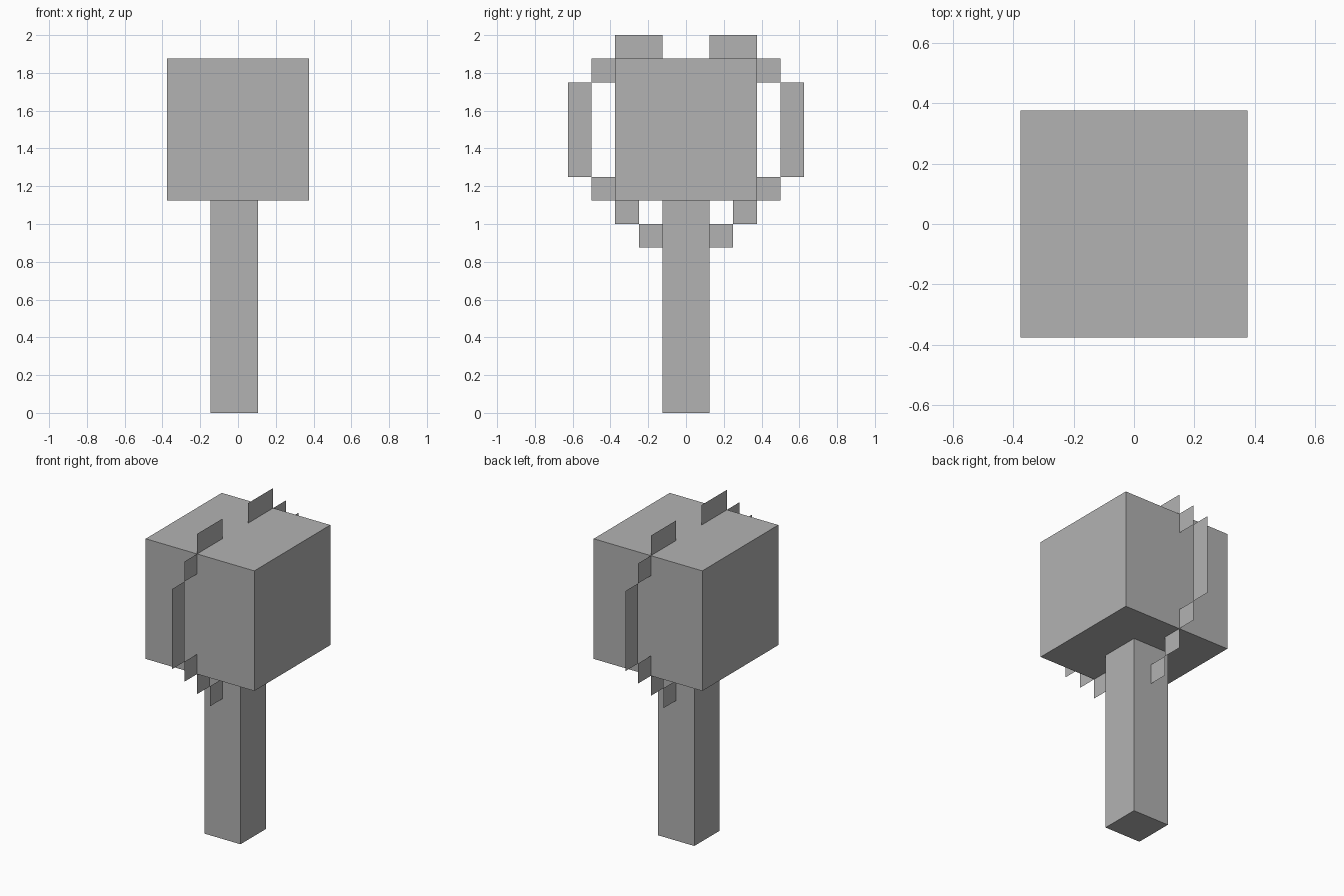
import bpy
import bmesh

default_cube = bpy.data.objects.get("Cube")
if default_cube:
    bpy.data.objects.remove(default_cube, do_unlink=True)

U = 0.125           # side of one grid unit
STEM_X = -0.02      # the stem and fins sit slightly off centre

grey = bpy.data.materials.new("plain_grey")
grey.use_nodes = True
GREY = (0.448, 0.448, 0.448, 1)
grey.diffuse_color = GREY
bsdf = next(n for n in grey.node_tree.nodes if n.type == 'BSDF_PRINCIPLED')
bsdf.inputs["Base Color"].default_value = GREY


def add_object(name, bm):
    mesh = bpy.data.meshes.new(name)
    bm.to_mesh(mesh)
    bm.free()
    mesh.materials.append(grey)
    obj = bpy.data.objects.new(name, mesh)
    bpy.context.collection.objects.link(obj)
    return obj


def box(name, x, width, z0, z1):
    """Square box centred on x and y = 0, between two heights."""
    bm = bmesh.new()
    bmesh.ops.create_cube(bm, size=1)
    bmesh.ops.scale(bm, vec=(width, width, z1 - z0), verts=bm.verts)
    bmesh.ops.translate(bm, vec=(x, 0, (z0 + z1) / 2), verts=bm.verts)
    return add_object(name, bm)


# Stem and the block on top of it
box("stem", STEM_X, 2 * U, 0, 9 * U)
box("head_block", 0, 6 * U, 9 * U, 15 * U)

# Flat stepped fin around the block: (y0, y1, z0, z1) in grid units
fin_steps = [
    (1, 3, 15, 16),
    (3, 4, 14, 15),
    (4, 5, 10, 14),
    (3, 4, 9, 10),
    (2, 3, 8, 9),
    (1, 2, 7, 8),
]
for side, label in ((-1, "front"), (1, "back")):
    bm = bmesh.new()
    for y0, y1, z0, z1 in fin_steps:
        corners = ((y0, z0), (y1, z0), (y1, z1), (y0, z1))
        bm.faces.new([bm.verts.new((STEM_X, side * y * U, z * U)) for y, z in corners])
    add_object(label + "_stepped_fin", bm)
